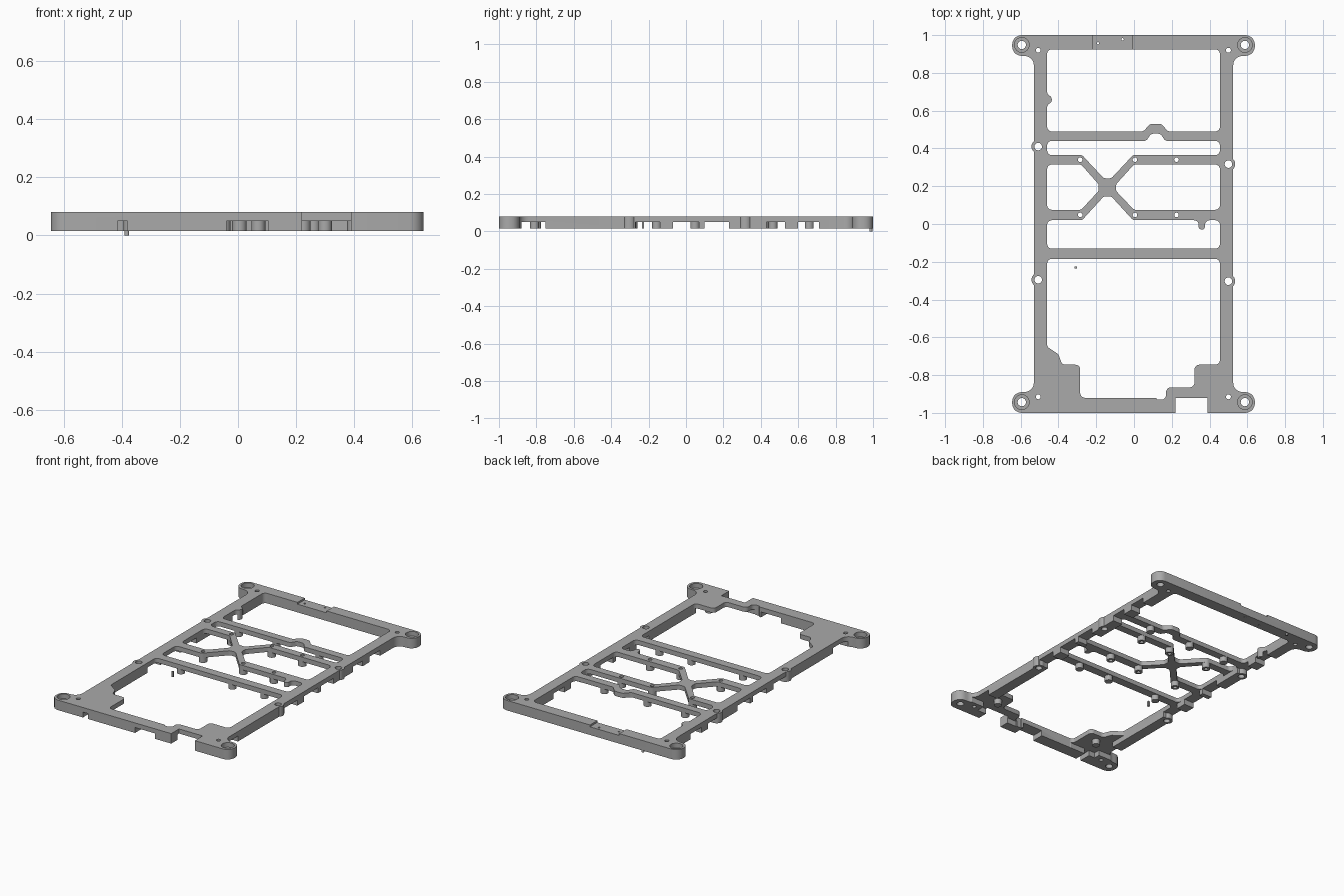
import bpy, bmesh, math
from mathutils import Vector

cube = bpy.data.objects.get("Cube")
if cube:
    bpy.data.objects.remove(cube, do_unlink=True)

BOTTOM, LEDGE, TOP = 0.015, 0.05, 0.08
LEFT, RIGHT = -0.46, 0.455          # inner faces of the side rails

grey = bpy.data.materials.new("plain grey")
grey.use_nodes = True
grey.diffuse_color = (0.4, 0.4, 0.4, 1)
grey.node_tree.nodes["Principled BSDF"].inputs["Base Color"].default_value = (0.4, 0.4, 0.4, 1)


def rounded(points, radius, steps=5):
    """Round every corner of a polygon."""
    result, n = [], len(points)
    for i in range(n):
        p = Vector(points[i])
        a, b = Vector(points[i - 1]) - p, Vector(points[(i + 1) % n]) - p
        half = a.angle(b) / 2
        reach = min(radius / math.tan(half), a.length * 0.49, b.length * 0.49)
        r = reach * math.tan(half)
        mid = (a.normalized() + b.normalized())
        if mid.length < 1e-4:
            result.append(p)
            continue
        centre = p + mid.normalized() * (r / math.sin(half))
        start = p + a.normalized() * reach - centre
        end = p + b.normalized() * reach - centre
        turn = start.angle_signed(end)
        for k in range(steps + 1):
            t = -turn * k / steps
            c, s = math.cos(t), math.sin(t)
            result.append(centre + Vector((start.x * c - start.y * s, start.x * s + start.y * c)))
    return result


def circle(x, y, r, n=24):
    return [(x + r * math.cos(2 * math.pi * i / n), y + r * math.sin(2 * math.pi * i / n)) for i in range(n)]


def box(x0, x1, y0, y1):
    return [(x0, y0), (x1, y0), (x1, y1), (x0, y1)]


def prisms(name, items):
    """One object holding a straight prism for each (outline, z0, z1)."""
    bm = bmesh.new()
    for outline, z0, z1 in items:
        face = bm.faces.new([bm.verts.new((p[0], p[1], z0)) for p in outline])
        out = bmesh.ops.extrude_face_region(bm, geom=[face])
        for v in out["geom"]:
            if isinstance(v, bmesh.types.BMVert):
                v.co.z = z1
    bmesh.ops.recalc_face_normals(bm, faces=bm.faces)
    mesh = bpy.data.meshes.new(name)
    bm.to_mesh(mesh)
    bm.free()
    mesh.materials.append(grey)
    obj = bpy.data.objects.new(name, mesh)
    bpy.context.scene.collection.objects.link(obj)
    return obj


def combine(target, name, items, operation="DIFFERENCE"):
    tool = prisms(name, items)
    mod = target.modifiers.new(name, "BOOLEAN")
    mod.operation, mod.solver, mod.object = operation, "EXACT", tool
    bpy.context.view_layer.objects.active = target
    bpy.ops.object.modifier_apply(modifier=name)
    bpy.data.objects.remove(tool, do_unlink=True)


# Outer slab with a round ear at each corner
right_side = [(0.525, -0.89), (0.64, -0.89), (0.64, -1)]
left_side = [(-0.645, -1), (-0.645, -0.89), (-0.53, -0.89)]
outline = ([(x, -y) for x, y in reversed(right_side)] + right_side + left_side
           + [(x, -y) for x, y in reversed(left_side)])
frame = prisms("frame", [(rounded(outline, 0.05), BOTTOM, TOP)])

# Openings between the bars
back = [(LEFT, 0.49), (0.05, 0.49), (0.085, 0.53), (0.145, 0.53), (0.18, 0.49),
        (RIGHT, 0.49), (RIGHT, 0.925), (LEFT, 0.925),
        (LEFT, 0.69), (-0.435, 0.67), (-0.435, 0.645), (LEFT, 0.63)]
slot = [(LEFT, 0.365), (-0.275, 0.365), (-0.16, 0.242), (-0.12, 0.242), (-0.005, 0.365),
        (RIGHT, 0.365), (RIGHT, 0.44), (0.165, 0.44), (0.14, 0.478), (0.09, 0.478),
        (0.065, 0.44), (LEFT, 0.44)]
brace_left = [(LEFT, 0.075), (-0.28, 0.075), (-0.187, 0.175), (-0.187, 0.21),
              (-0.28, 0.315), (LEFT, 0.315)]
brace_right = [(RIGHT, 0.075), (0, 0.075), (-0.095, 0.175), (-0.095, 0.21),
               (0, 0.315), (RIGHT, 0.315)]
middle = [(LEFT, 0.02), (-0.275, 0.02), (-0.16, 0.146), (-0.12, 0.146), (-0.005, 0.02),
          (0.342, 0.02), (0.342, -0.03), (0.376, -0.03), (0.376, 0.02), (RIGHT, 0.02),
          (RIGHT, -0.13), (LEFT, -0.13)]
front = [(LEFT, -0.185), (RIGHT, -0.185), (RIGHT, -0.745), (0.32, -0.745), (0.32, -0.865),
         (0.17, -0.865), (0.17, -0.93), (0.12, -0.93), (0.12, -0.92), (-0.285, -0.92),
         (-0.285, -0.745), (-0.38, -0.745), (-0.40, -0.69), (LEFT, -0.65)]
openings = [(rounded(p, 0.025), -1, 1) for p in (back, slot, brace_left, brace_right, middle, front)]
openings.append((box(0.22, 0.39, -1.1, -0.92), -1, 1))
combine(frame, "openings", openings)

# Thin the bars and front corner plates from below
combine(frame, "underside_recess", [
    (box(LEFT, RIGHT, -0.3, 0.6), -1, LEDGE),
    (box(LEFT, -0.27, -0.92, -0.64), -1, LEDGE),
    (box(0.15, RIGHT, -0.935, -0.73), -1, LEDGE)])

# Cable notches under the side rails and front wall, shallow step on the back bar
notches = [(box(-0.415, -0.38, -1.1, -0.9), -1, LEDGE), (box(-0.04, 0.105, -1.1, -0.9), -1, LEDGE),
           (box(-0.22, -0.01, 0.9, 1.1), 0.068, 1)]
for y0, y1 in [(-0.88, -0.75), (-0.27, -0.14), (-0.07, 0.07), (0.1, 0.23), (0.43, 0.53), (0.6, 0.71)]:
    for x0, x1 in [(-0.6, -0.45), (0.445, 0.6)]:
        notches.append((box(x0, x1, y0, y1), -1, LEDGE))
combine(frame, "notches", notches)

# Support pegs under the bars and screw bosses on the rails
bored = [(x, y) for x in (-0.285, 0.005, 0.225) for y in (0.048, 0.34)]
plain = [(-0.3, -0.157), (0.07, -0.157), (0.3, -0.157), (-0.32, 0.465), (-0.05, 0.465),
         (0.26, 0.465), (-0.37, -0.8), (0.4, -0.81)]
bosses = [(-0.507, 0.41), (0.5, 0.317), (-0.507, -0.295), (0.5, -0.303)]
combine(frame, "pegs", [(circle(x, y, 0.024), BOTTOM, 0.065) for x, y in plain]
        + [(circle(x, y, 0.025), BOTTOM, TOP) for x, y in bored]
        + [(circle(x, y, 0.036), BOTTOM, TOP) for x, y in bosses], "UNION")

# Screw holes, then counterbores on the ears
ears = [(x, y) for x in (-0.594, 0.587) for y in (-0.943, 0.948)]
holes = [(x, y, 0.012) for x, y in bored] + [(x, y, 0.02) for x, y in bosses]
holes += [(x, y, 0.022) for x, y in ears]
holes += [(x, y, 0.013) for x in (-0.507, 0.5) for y in (-0.915, 0.92)]
holes += [(-0.19, 0.957, 0.006), (-0.06, 0.978, 0.006)]
combine(frame, "holes", [(circle(*h), -1, 1) for h in holes])
combine(frame, "counterbores", [(circle(x, y, 0.039), 0.05, 1) for x, y in ears])

# Small loose pin and locating pin under the back edge
prisms("loose_pin", [(box(-0.314, -0.302, -0.235, -0.225), BOTTOM, LEDGE)])
prisms("locating_pin", [(circle(-0.383, 0.988, 0.008, 12), 0, 0.02)])

bpy.ops.object.select_all(action="DESELECT")
frame.select_set(True)
bpy.context.view_layer.objects.active = frame
bpy.ops.object.shade_smooth_by_angle(angle=math.radians(30))
